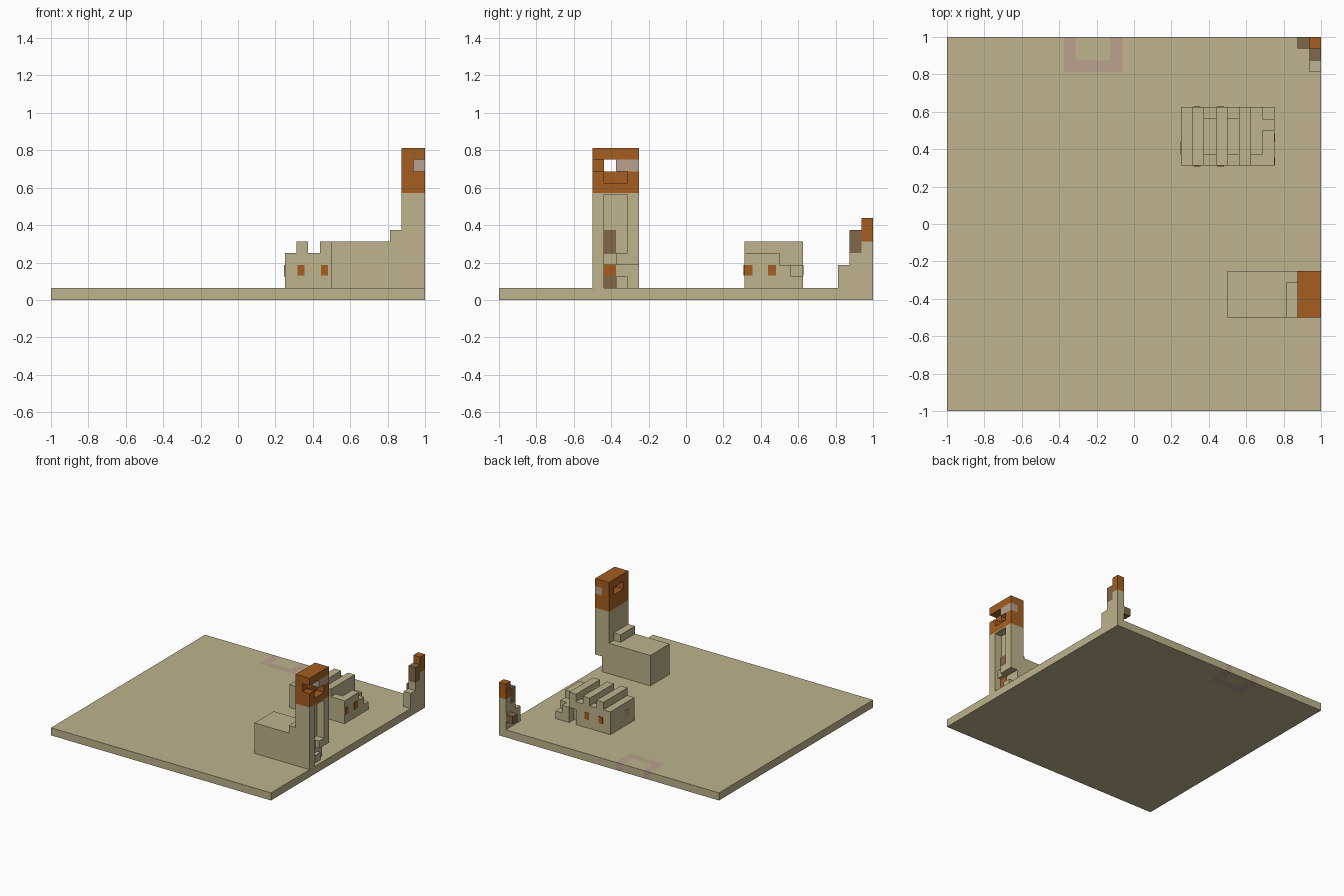
import bpy
import bmesh

if "Cube" in bpy.data.objects:
    bpy.data.objects.remove(bpy.data.objects["Cube"], do_unlink=True)

U = 1 / 16  # one block


def material(name, r, g, b):
    lin = [((c / 255 + 0.055) / 1.055) ** 2.4 for c in (r, g, b)] + [1]
    m = bpy.data.materials.new(name)
    m.use_nodes = True
    m.diffuse_color = lin
    m.node_tree.nodes["Principled BSDF"].inputs["Base Color"].default_value = lin
    return m


SAND = material("sand", 189, 179, 140)
RUST = material("rust orange", 165, 94, 33)
WOOD = material("brown", 128, 104, 72)
PINK = material("dusty pink", 184, 161, 142)


def add_box(bm, x, y, z):
    verts = bmesh.ops.create_cube(bm, size=1)["verts"]
    for v in verts:
        v.co = [(lo + (hi - lo) * (c + 0.5)) * U
                for c, (lo, hi) in zip(v.co, (x, y, z))]


def part(name, mat, *boxes):
    """Joins boxes, given as x, y and z ranges in blocks, into one object."""
    bm = bmesh.new()
    for box in boxes:
        add_box(bm, *box)
    return finish(name, bm, mat)


def finish(name, bm, *mats):
    me = bpy.data.meshes.new(name)
    bm.to_mesh(me)
    bm.free()
    for m in mats:
        me.materials.append(m)
    ob = bpy.data.objects.new(name, me)
    bpy.context.collection.objects.link(ob)
    return ob


# Ground slab with a painted U mark at its back edge
bm = bmesh.new()
add_box(bm, (-16, 16), (-16, 16), (0, 1))
cuts = [((c, 0, 0), (1, 0, 0)) for c in (-6, -5, -2, -1)]
cuts += [((0, c, 0), (0, 1, 0)) for c in (13, 14)]
for co, normal in cuts:
    bmesh.ops.bisect_plane(bm, geom=bm.verts[:] + bm.edges[:] + bm.faces[:],
                           plane_co=[c * U for c in co], plane_no=normal)
for f in bm.faces:
    x, y, z = f.calc_center_median() / U
    if -6 < x < -1 and y > 13 and (y < 14 or x < -5 or x > -2):
        f.material_index = 1
finish("ground", bm, SAND, PINK)

# Tower with its low hall
SPLIT = 9.15
part("hall", SAND, ((8, 14), (-8, -4), (1, 5)), ((13, 14), (-8, -5), (5, 6)))
part("tower_shaft", SAND,
     ((14, 16), (-8, -7), (1, SPLIT)),
     ((14, 15), (-7, -4), (1, SPLIT)),
     ((15, 16), (-5, -4), (3, SPLIT)),
     ((15, 16), (-7, -5), (9, SPLIT)))
part("tower_top", RUST,
     ((14, 16), (-8, -4), (12, 13)),
     ((14, 16), (-8, -7), (SPLIT, 11)),
     ((14, 15), (-8, -7), (11, 12)),
     ((14, 15), (-7, -5), (SPLIT, 11)),
     ((15, 16), (-7, -5), (SPLIT, 10)),
     ((14, 16), (-5, -4), (SPLIT, 11)),
     ((14, 15), (-5, -4), (11, 12)))
part("tower_window", PINK, ((15, 16), (-6, -4), (11, 12)))
part("tower_steps", SAND,
     ((15, 16), (-6, -5), (3, 4)), ((15, 15.5), (-7, -6), (3, 4)),
     ((15, 15.5), (-6, -5), (1, 2)))
part("tower_wood_panels", WOOD,
     ((15, 15.1), (-7, -6), (4, 6)), ((15, 15.1), (-7, -6), (1, 2)))
part("tower_lamp", RUST, ((15, 15.1), (-7, -6), (2, 3)))

# Ridged house: solid body, roof rims around sunken strips, raised ridges
strips = (6, 8, 10)
boxes = [((4, 9), (5, 10), (1, 3)), ((9, 11), (5, 9), (1, 3)),
         ((4, 6), (5, 10), (3, 4)), ((11, 12), (5, 8), (1, 4)),
         ((11, 12), (8, 9), (1, 3)), ((10, 12), (9, 10), (1, 2)),
         ((10, 11), (9, 10), (2, 3))]
for x in strips:
    boxes.append(((x, x + 1), (5, 6), (3, 4)))
    if x < 10:
        boxes.append(((x, x + 1), (9, 10), (3, 4)))
    boxes.append(((x - 1, x), (5, 10), (4, 5)))
    if x > 6:
        boxes.append(((x - 1, x), (5, 10), (3, 4)))
part("house", SAND, *boxes)

# House windows as thin plates
T = 0.06
panes = []
for x in (5, 7):
    spot = (x + 0.1, x + 0.7)
    panes += [(spot, (5 - T, 5), (2.1, 3)), (spot, (10, 10 + T), (2.1, 3))]
for y in (5, 7):
    panes.append(((12, 12 + T), (y, y + 0.7), (2.1, 3)))
part("house_windows", RUST, *panes)
part("house_side_window", PINK, ((4 - T, 4), (6, 7), (2, 3)))

# Corner ruin
part("ruin_wall", SAND,
     ((15, 16), (13, 14), (1, 3)), ((15, 16), (14, 15), (1, 4)),
     ((15, 16), (15, 16), (1, 5)))
part("ruin_top", RUST, ((15, 16), (15, 16), (5, 7)))
part("ruin_wood", WOOD,
     ((15, 16), (14, 15), (4, 6)), ((14, 15), (15, 16), (2, 3)))
